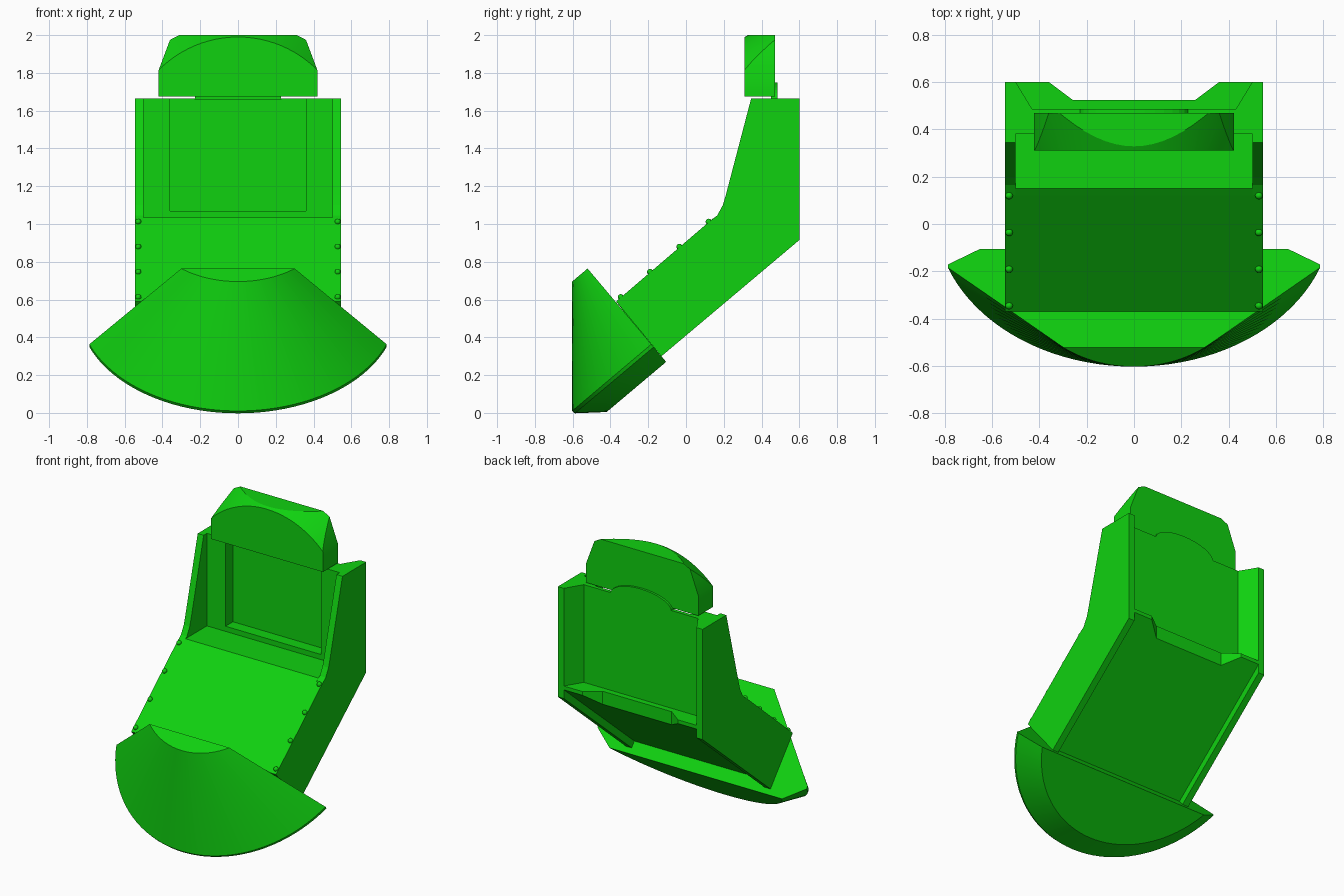
import bpy, bmesh, math
from mathutils import Vector

cube = bpy.data.objects.get("Cube")
if cube:
    bpy.data.objects.remove(cube)

GREEN = (0.005, 0.64, 0.005, 1)
green = bpy.data.materials.new("bright green")
green.use_nodes = True
green.diffuse_color = GREEN
green.node_tree.nodes["Principled BSDF"].inputs["Base Color"].default_value = GREEN


def finish(name, bm, smooth=False):
    bmesh.ops.recalc_face_normals(bm, faces=bm.faces)
    mesh = bpy.data.meshes.new(name)
    bm.to_mesh(mesh)
    bm.free()
    mesh.materials.append(green)
    ob = bpy.data.objects.new(name, mesh)
    bpy.context.collection.objects.link(ob)
    if smooth:
        bpy.ops.object.select_all(action='DESELECT')
        ob.select_set(True)
        bpy.context.view_layer.objects.active = ob
        bpy.ops.object.shade_smooth_by_angle(angle=math.radians(25))
    return ob


def loft(sections):
    """Join closed rings of equal length and cap both ends."""
    bm = bmesh.new()
    rings = [[bm.verts.new(p) for p in s] for s in sections]
    for a, b in zip(rings, rings[1:]):
        for i in range(len(a)):
            j = (i + 1) % len(a)
            bm.faces.new((a[i], a[j], b[j], b[i]))
    bm.faces.new(rings[0])
    bm.faces.new(rings[-1])
    return bm


def box(name, x0, x1, y0, y1, z0, z1):
    ring = [(x0, y0), (x1, y0), (x1, y1), (x0, y1)]
    return finish(name, loft([[(x, y, z) for x, y in ring] for z in (z0, z1)]))


# Side panels, back posts, frame sides and rivets, mirrored
PROFILE = [(-0.13, 0.30), (0.60, 0.915), (0.60, 1.665), (0.345, 1.665),
           (0.21, 1.15), (0.195, 1.10), (0.165, 1.045), (0.12, 1.01), (-0.37, 0.59)]
POST = [(0.50, 0.60), (0.43, 0.485), (0.43, 0.38), (0.50, 0.38)]
for side, label in ((1, "left"), (-1, "right")):
    finish(label + "_side_panel",
           loft([[(side * x, y, z) for y, z in PROFILE] for x in (0.50, 0.545)]))
    finish(label + "_back_post",
           loft([[(side * x, y, z) for x, y in POST] for z in (1.0, 1.665)]))
    box(label + "_frame_side", *sorted((side * 0.36, side * 0.43)), 0.38, 0.485, 1.0, 1.665)
    for i in range(4):
        bm = bmesh.new()
        bmesh.ops.create_uvsphere(bm, u_segments=12, v_segments=8, radius=0.016)
        bmesh.ops.translate(bm, verts=bm.verts,
                            vec=(side * 0.528, 0.12 - 0.155 * i, 1.012 - 0.133 * i))
        finish(f"{label}_rivet_{i + 1}", bm, True)

# Seat slab with a notched rear ledge
def seat_section(x, end):
    bottom = lambda y: 0.36 + 0.842 * (y + 0.13)
    pts = [(-0.37, 0.59), (0.12, 1.01), (0.15, 1.035), (0.475, 1.035), (0.485, 1.0),
           (end, 1.0), (end, bottom(end)), (-0.17, bottom(-0.17))]
    return [(x, y, z) for y, z in pts]

finish("seat", loft([seat_section(x, e) for x, e in
                     ((-0.50, 0.60), (-0.36, 0.60), (-0.26, 0.525),
                      (0.26, 0.525), (0.36, 0.60), (0.50, 0.60))]))

# Recessed backrest
box("back_panel", -0.43, 0.43, 0.46, 0.485, 1.0, 1.665)
box("back_sill", -0.36, 0.36, 0.38, 0.46, 1.0, 1.07)

# Curved tab joining the back to the headrest
tab = [(0.23 * math.cos(math.pi * i / 16), 1.66 + 0.09 * math.sin(math.pi * i / 16))
       for i in range(17)]
finish("headrest_tab", loft([[(x, y, z) for x, z in tab] for y in (0.45, 0.485)]))

# Footrest: arcs lofted square to the seat slope
ALONG = Vector((0, 0.765, 0.644))
UP = Vector((0, -0.644, 0.765))
ORIGIN = Vector((0, -0.105, 0.27))


def foot_arc(height, half, depth, steps=40):
    r = (half * half + depth * depth) / (2 * depth)
    limit = math.asin(half / r)
    ring = []
    for i in range(steps + 1):
        a = limit * (2 * i / steps - 1)
        s = depth - r * (1 - math.cos(a))
        ring.append(ORIGIN + Vector((r * math.sin(a), 0, 0)) + UP * height - ALONG * s)
    return ring

finish("footrest", loft([foot_arc(0, 0.65, 0.412), foot_arc(0.103, 0.787, 0.545),
                         foot_arc(0.122, 0.787, 0.548), foot_arc(0.646, 0.30, 0.107)]), True)

# Headrest: a flared drum trimmed by flat planes
def circle(y, r, n=96):
    return [(r * math.cos(2 * math.pi * i / n), y, 1.398 + r * math.sin(2 * math.pi * i / n))
            for i in range(n)]

bm = loft([circle(0.31, 0.592), circle(0.47, 0.68)])
cuts = [((0, 1.675), (0, -1)), ((0, 2.0), (0, 1))]
for s in (1, -1):
    cuts += [((s * 0.422, 1.8), (s, 0)), ((s * 0.422, 1.81), (s * 0.165, 0.062)),
             ((s * 0.36, 1.975), (s * 0.025, 0.05))]
for (px, pz), (nx, nz) in cuts:
    bmesh.ops.bisect_plane(bm, geom=bm.verts[:] + bm.edges[:] + bm.faces[:], dist=1e-5,
                           plane_co=(px, 0, pz), plane_no=(nx, 0, nz), clear_outer=True)
    rim = [e for e in bm.edges if e.is_boundary]
    if rim:
        bmesh.ops.holes_fill(bm, edges=rim, sides=0)
finish("headrest", bm, True)
